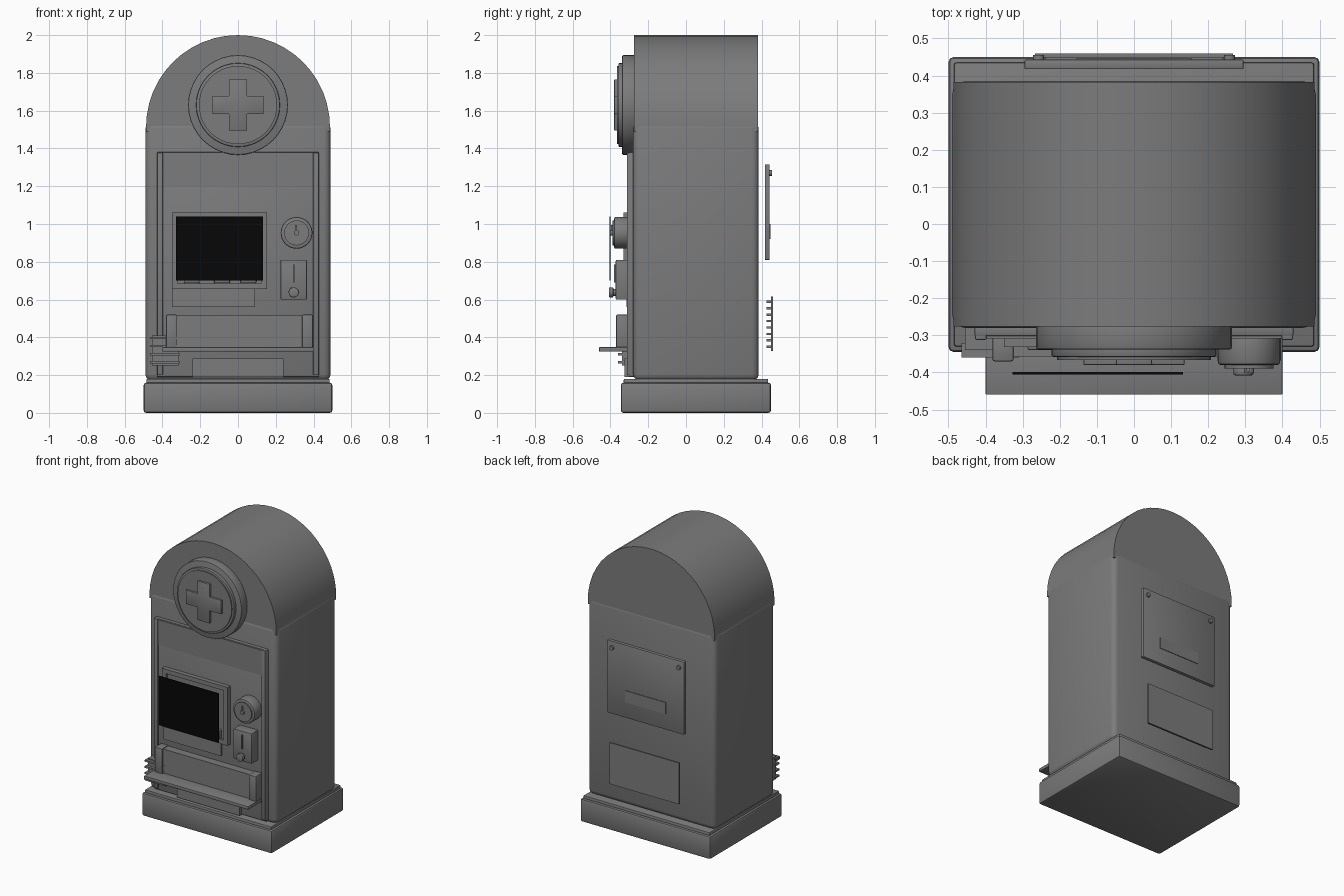
import bpy, bmesh, math
from mathutils import Matrix, Vector

if "Cube" in bpy.data.objects:
    bpy.data.objects.remove(bpy.data.objects["Cube"])


def material(name, v):
    m = bpy.data.materials.new(name)
    m.diffuse_color = (v, v, v, 1)
    m.use_nodes = True
    m.node_tree.nodes["Principled BSDF"].inputs["Base Color"].default_value = m.diffuse_color
    return m


GREY = material("grey metal", 0.2)
BLACK = material("black glass", 0.002)


def finish(name, bm, mat, bevel=0, seg=2, sharp_only=False):
    if bevel:
        edges = [e for e in bm.edges
                 if not sharp_only or e.calc_face_angle(0) > math.radians(50)]
        bmesh.ops.bevel(bm, geom=edges, offset=bevel, segments=seg,
                        profile=0.5, affect='EDGES', clamp_overlap=True)
    bmesh.ops.recalc_face_normals(bm, faces=bm.faces)
    me = bpy.data.meshes.new(name)
    bm.to_mesh(me)
    bm.free()
    me.materials.append(mat)
    ob = bpy.data.objects.new(name, me)
    bpy.context.collection.objects.link(ob)
    return ob


def box(name, x0, x1, y0, y1, z0, z1, bevel=0, seg=2, mat=GREY):
    bm = bmesh.new()
    c = Vector(((x0 + x1) / 2, (y0 + y1) / 2, (z0 + z1) / 2))
    bmesh.ops.create_cube(bm, size=1, matrix=Matrix.Translation(c)
                          @ Matrix.Diagonal((x1 - x0, y1 - y0, z1 - z0, 1)))
    return finish(name, bm, mat, bevel, seg)


def disc(name, x, z, r, y0, y1, sides=32, bevel=0):
    bm = bmesh.new()
    m = Matrix.Translation((x, (y0 + y1) / 2, z)) @ Matrix.Rotation(math.pi / 2, 4, 'X')
    bmesh.ops.create_cone(bm, cap_ends=True, segments=sides, radius1=r, radius2=r,
                          depth=y1 - y0, matrix=m)
    return finish(name, bm, GREY, bevel, 2, True)


def extrude_y(name, pts, y0, y1, bevel=0):
    """Extrude an x-z outline along y."""
    bm = bmesh.new()
    f = bm.faces.new([bm.verts.new((x, y0, z)) for x, z in pts])
    new = bmesh.ops.extrude_face_region(bm, geom=[f])["geom"]
    bmesh.ops.translate(bm, vec=(0, y1 - y0, 0),
                        verts=[v for v in new if isinstance(v, bmesh.types.BMVert)])
    return finish(name, bm, GREY, bevel, 2, True)


# Plinth
box("base", -0.5, 0.5, -0.345, 0.45, 0, 0.16, 0.014)
box("base_step", -0.485, 0.485, -0.33, 0.435, 0.15, 0.18, 0.006)

# Cabinet and arched roof
box("cabinet", -0.49, 0.49, -0.28, 0.385, 0.17, 1.54, 0.035, 3)
R, N = 0.487, 24
arch = [(R * math.cos(math.pi * i / N), 1.513 + R * math.sin(math.pi * i / N))
        for i in range(N + 1)]
extrude_y("arched_roof", [(-R, 1.49), (R, 1.49)] + arch, -0.276, 0.382)

# Front panel with raised rails and header plate
box("front_panel", -0.43, 0.43, -0.302, -0.27, 0.19, 1.38, 0.005)
for s in (-1, 1):
    box("panel_rail", s * 0.413 - 0.015, s * 0.413 + 0.015, -0.312, -0.29, 0.2, 1.378, 0.003)
box("header_plate", -0.397, 0.397, -0.309, -0.29, 1.2, 1.375)

# Round sign with a cross
disc("sign_back", 0, 1.63, 0.264, -0.338, -0.26, 40, 0.006)
disc("sign_rim", 0, 1.63, 0.222, -0.358, -0.32, 40, 0.005)
disc("sign_face", 0, 1.63, 0.207, -0.366, -0.32, 40)
a, b = 0.048, 0.136
cross = [(a, a), (a, b), (-a, b), (-a, a), (-b, a), (-b, -a),
         (-a, -a), (-a, -b), (a, -b), (a, -a), (b, -a), (b, a)]
extrude_y("sign_cross", [(x, z + 1.63) for x, z in cross], -0.38, -0.35, 0.003)

# Display window: back plate, border, floating glass and items
X0, X1, Z0, Z1, W = -0.35, 0.153, 0.655, 1.06, 0.03
box("window_back", X0 + 0.005, X1 - 0.005, -0.318, -0.29, Z0 + 0.005, Z1 - 0.005)
for n, e in (("left", (X0, X0 + W, Z0, Z1)), ("right", (X1 - W, X1, Z0, Z1)),
             ("top", (X0 + W, X1 - W, Z1 - W, Z1)),
             ("bottom", (X0 + W, X1 - W, Z0, Z0 + W))):
    box("window_frame_" + n, e[0], e[1], -0.332, -0.29, e[2], e[3])
for x in (-0.245, -0.085, 0.055):
    box("window_item", x - 0.042, x + 0.042, -0.34, -0.3, 0.687, 0.75, 0.006)
box("window_glass", -0.328, 0.132, -0.405, -0.399, 0.7, 1.04, mat=BLACK)
box("window_label", -0.35, 0.09, -0.315, -0.29, 0.56, 0.655)

# Dial
disc("dial_base", 0.31, 0.953, 0.084, -0.38, -0.29, 32, 0.008)
disc("dial_face", 0.31, 0.953, 0.066, -0.389, -0.36, 32)
disc("dial_hub", 0.31, 0.953, 0.014, -0.402, -0.37, 16)
box("dial_pointer", 0.303, 0.312, -0.397, -0.38, 0.945, 0.995)

# Coin slot with button
box("coin_plate", 0.225, 0.365, -0.372, -0.29, 0.6, 0.81, 0.005)
box("coin_slot", 0.291, 0.299, -0.381, -0.36, 0.69, 0.785)
disc("coin_button_stem", 0.295, 0.638, 0.018, -0.39, -0.36, 16)
disc("coin_button", 0.295, 0.638, 0.027, -0.408, -0.385, 20, 0.005)

# Delivery tray and shelf
box("tray_hood", -0.33, 0.345, -0.357, -0.29, 0.34, 0.515)
for n, x in (("left", -0.353), ("right", 0.368)):
    box("tray_post_" + n, x - 0.028, x + 0.028, -0.37, -0.29, 0.34, 0.52, 0.005)
box("tray_shelf", -0.4, 0.4, -0.46, -0.3, 0.325, 0.348, 0.003)
box("lower_plate", -0.24, 0.24, -0.325, -0.29, 0.19, 0.287)

# Side vent at the lower left front
box("vent_plate", -0.455, -0.315, -0.34, -0.27, 0.25, 0.41)
for z in (0.268, 0.311, 0.354, 0.397):
    box("vent_slat", -0.465, -0.31, -0.36, -0.32, z - 0.006, z + 0.006)

# Rear service panel with screws and handle label
box("rear_panel", -0.295, 0.295, 0.417, 0.443, 0.81, 1.315, 0.004)
box("rear_label", -0.155, 0.155, 0.43, 0.447, 0.92, 1.0)
for s in (-1, 1):
    disc("rear_screw", s * 0.257, 1.27, 0.015, 0.43, 0.456, 14)

# Rear grille plate with slats behind it
box("rear_grille", -0.267, 0.267, 0.449, 0.46, 0.328, 0.615)
for i in range(8):
    z = 0.35 + i * 0.034
    box("rear_grille_slat", -0.24, 0.24, 0.425, 0.452, z - 0.006, z + 0.006)

# Smooth shading with sharp edges kept
bpy.ops.object.select_all(action='SELECT')
bpy.context.view_layer.objects.active = bpy.data.objects["cabinet"]
bpy.ops.object.shade_smooth_by_angle(angle=math.radians(30))
